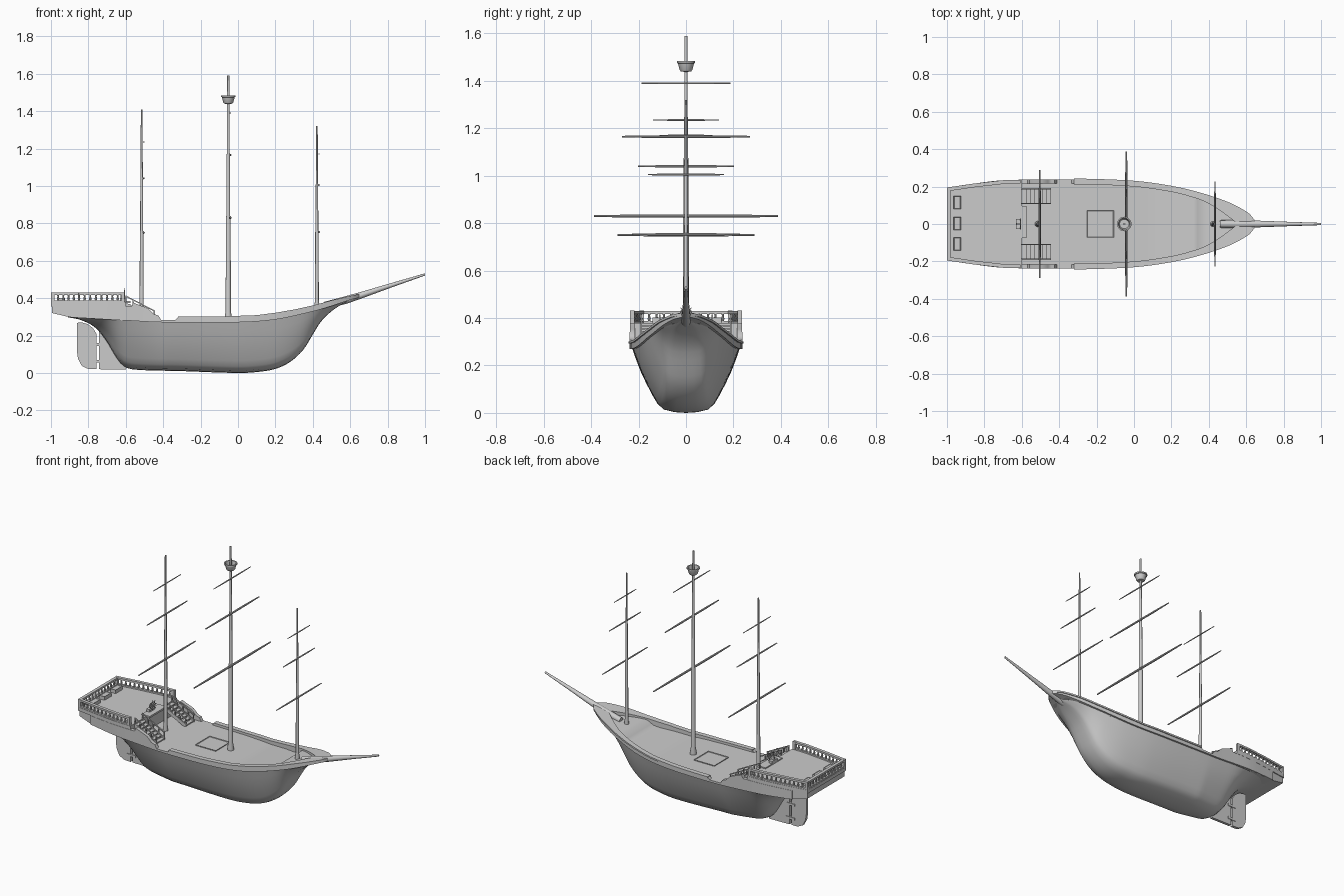
import bpy, bmesh, math
from mathutils import Vector, Matrix

if "Cube" in bpy.data.objects:
    bpy.data.objects.remove(bpy.data.objects["Cube"])


def lerp(tbl, x, smooth=True):
    """Value of a (x, value) table, optionally with smooth tangents."""
    if x <= tbl[0][0]: return tbl[0][1]
    if x >= tbl[-1][0]: return tbl[-1][1]
    i = next(j for j in range(len(tbl) - 1) if tbl[j + 1][0] >= x)
    (x0, y0), (x1, y1) = tbl[i], tbl[i + 1]
    h, d = x1 - x0, (y1 - y0) / (x1 - x0)
    u = (x - x0) / h
    if not smooth: return y0 + u * (y1 - y0)

    def slope(j):
        a, b = tbl[max(j - 1, 0)], tbl[min(j + 1, len(tbl) - 1)]
        return (b[1] - a[1]) / (b[0] - a[0])
    m0, m1 = slope(i) * h, slope(i + 1) * h
    return ((2*u**3 - 3*u*u + 1) * y0 + (u**3 - 2*u*u + u) * m0
            + (3*u*u - 2*u**3) * y1 + (u**3 - u*u) * m1)


def finish(name, bm, angle=35):
    bmesh.ops.remove_doubles(bm, verts=bm.verts, dist=1e-5)
    bmesh.ops.recalc_face_normals(bm, faces=bm.faces)
    me = bpy.data.meshes.new(name)
    bm.to_mesh(me)
    bm.free()
    me.shade_smooth()
    me.set_sharp_from_angle(angle=math.radians(angle))
    ob = bpy.data.objects.new(name, me)
    bpy.context.collection.objects.link(ob)
    return ob


def add_loft(bm, rings, closed=True, caps=True):
    vs = [[bm.verts.new(p) for p in r] for r in rings]
    n = len(rings[0])
    for a, b in zip(vs, vs[1:]):
        for i in range(n if closed else n - 1):
            j = (i + 1) % n
            bm.faces.new((a[i], a[j], b[j], b[i]))
    if caps:
        bm.faces.new(vs[0])
        bm.faces.new(vs[-1])


def loft(name, rings, closed=True, caps=True):
    bm = bmesh.new()
    add_loft(bm, rings, closed, caps)
    return finish(name, bm)


def add_lathe(bm, prof, c=(0, 0, 0), n=12):
    rings = [[(c[0] + r * math.cos(2*math.pi*k/n), c[1] + r * math.sin(2*math.pi*k/n), c[2] + z)
              for k in range(n)] for r, z in prof]
    add_loft(bm, rings)


def lathe(name, prof, c=(0, 0, 0), n=12):
    bm = bmesh.new()
    add_lathe(bm, prof, c, n)
    return finish(name, bm)


def add_box(bm, x0, x1, y0, y1, z0, z1):
    m = Matrix.Translation(((x0+x1)/2, (y0+y1)/2, (z0+z1)/2)) @ Matrix.Diagonal((x1-x0, y1-y0, z1-z0, 1))
    bmesh.ops.create_cube(bm, size=1, matrix=m)


def add_bar(bm, a, b, w, h):
    a, b = Vector(a), Vector(b)
    d = b - a
    side = Vector((-d.y, d.x, 0)).normalized() * w / 2
    up = Vector((0, 0, h / 2))
    add_loft(bm, [[p + side + up, p - side + up, p - side - up, p + side - up] for p in (a, b)])


def plate(name, pts, t):
    return loft(name, [[(x, y, z) for x, z in pts] for y in (-t, t)])


def span(a, b, step, extra=()):
    n = round((b - a) / step)
    return sorted({round(a + (b - a) * i / n, 4) for i in range(n + 1)} | {e for e in extra if a < e < b})


# Hull lines: half width, inner half width, keel, sheer, bulwark top, deck
W = [(-1, .195), (-.85, .217), (-.7, .234), (-.5, .237), (-.3, .237), (0, .225), (.2, .198), (.35, .163),
     (.5, .113), (.58, .073), (.63, .038), (.66, 0)]
IN = [(-.9, .19), (-.7, .21), (-.3, .215), (0, .203), (.2, .175), (.3, .15), (.38, .122), (.46, .075), (.56, 0)]
KEEL = [(-.91, .298), (-.84, .283), (-.76, .24), (-.7, .165), (-.65, .08), (-.61, .035), (-.55, .018), (-.3, .01),
        (0, 0), (.1, .005), (.2, .022), (.28, .06), (.35, .125), (.4, .205), (.44, .27), (.5, .33), (.56, .37),
        (.61, .394)]
SHEER = [(-.91, .303), (-.6, .285), (-.4, .275), (0, .275), (.2, .29), (.4, .333), (.5, .362), (.6, .395), (.66, .41)]
TOP = [(-.9, .355), (-.57, .355), (-.56, .377), (-.545, .37), (-.48, .345), (-.45, .315), (-.425, .307), (-.412, .284),
       (-.335, .284), (-.322, .298), (-.1, .298), (.1, .305), (.2, .318), (.3, .335), (.4, .357), (.5, .384), (.6, .408),
       (.66, .42)]
DECK = [(-.6, .285), (.1, .285), (.32, .305), (.37, .345), (.55, .375), (.6, .385)]
SECT = [(0, 0), (.22, .012), (.43, .05), (.54, .13), (.62, .24), (.73, .42), (.83, .6), (.92, .8), (1, 1)]

# Hull shell
rings = []
for x in span(-.91, .61, .02):
    k, t = lerp(KEEL, x), lerp(SHEER, x)
    w = max(lerp(W, x) - .01, .004)
    w *= 1 - max(0, (x - .5) / .11) ** 2 * .9
    v = 1 + .7 * min(1, max(0, (-.4 - x) / .3))
    half = [(w * fy ** v, k + (t - k) * fz) for fy, fz in SECT]
    rings.append([(x, -y, z) for y, z in half[:0:-1]] + [(x, y, z) for y, z in half])
loft("hull", rings, closed=False, caps=False)

# Bulwarks with cap rails, both sides
for s, side in ((1, "left"), (-1, "right")):
    wall, cap = [], []
    for x in span(-.9, .66, .02, [p[0] for p in TOP]):
        o, z0, z1 = lerp(W, x), lerp(SHEER, x), lerp(TOP, x, False)
        i = min(o, max(0, lerp(IN, x)))
        wall.append([(x, s*o, z0 - .004), (x, s*o, z1), (x, s*i, z1), (x, s*i, z0 - .004)])
        if x >= -.323:
            o2, i2 = o + (.006 if x < .64 else 0), max(0, i - .003)
            cap.append([(x, s*o2, z1 - .006), (x, s*o2, z1 + .004), (x, s*i2, z1 + .004), (x, s*i2, z1 - .006)])
    loft("bulwark_" + side, wall)
    loft("cap_rail_" + side, cap)

# Main deck rising to the foredeck
loft("main_deck", [[(x, s * max(.001, lerp(W, x) - .012), lerp(DECK, x, False)) for s in (-1, 1)]
                   for x in span(-.62, .58, .03, (.32, .37))], closed=False, caps=False)


# Raised stern deck with overhanging moulding
def block(name, xs, off, bottom, top):
    loft(name, [[(x, -lerp(W, x) - off, bottom(x)), (x, lerp(W, x) + off, bottom(x)),
                 (x, lerp(W, x) + off, top), (x, -lerp(W, x) - off, top)] for x in xs])


block("stern_deck", span(-.995, -.6, .04), -.006,
      lambda x: lerp([(-1, .322), (-.9, .298), (-.6, .28)], x, False), .374)
block("stern_moulding", span(-1, -.6, .04), 0, lambda x: .356, .379)

# Stern balustrade
bm = bmesh.new()
path = [(x, lerp(W, x) - .01) for x in (-.615, -.7, -.85, -.99)]
path = path + [(x, -y) for x, y in path[::-1]]
for (ax, ay), (bx, by) in zip(path, path[1:]):
    add_bar(bm, (ax, ay, .383), (bx, by, .383), .016, .01)
    add_bar(bm, (ax, ay, .424), (bx, by, .424), .02, .012)
    n = max(2, round(math.hypot(bx - ax, by - ay) / .03))
    for i in range(n):
        u = i / n
        add_lathe(bm, [(.004, .386), (.007, .397), (.004, .408), (.006, .42)],
                  (ax + (bx-ax)*u, ay + (by-ay)*u, 0), 8)
for x, y in (path[0], path[3], path[4], path[-1]):
    add_box(bm, x - .009, x + .009, y - .009, y + .009, .379, .431)
finish("stern_balustrade", bm)

# Twin stairs with stringers and handrails
for s, side in ((1, "left"), (-1, "right")):
    bm = bmesh.new()
    for i in range(7):
        x, z = -.6 + i * .022, .37 - i * .0125
        y0, y1 = sorted((s * .112, s * .186))
        add_box(bm, x, x + .024, y0, y1, z - .007, z)
    for y in (.11, .188):
        add_bar(bm, (-.602, s*y, .365), (-.444, s*y, .287), .007, .025)
        add_bar(bm, (-.602, s*y, .412), (-.444, s*y, .33), .007, .007)
        for i in range(5):
            x, z = -.6 + i * .038, .365 - i * .0188
            add_box(bm, x - .003, x + .003, s*y - .003, s*y + .003, z, z + .045)
    finish("stairs_" + side, bm)

# Helm: platform, pedestal and wheel
bm = bmesh.new()
add_box(bm, -.632, -.575, -.075, .095, .374, .386)
add_box(bm, -.632, -.608, -.028, .028, .386, .402)
add_box(bm, -.628, -.612, -.006, .006, .40, .42)
finish("helm_stand", bm)
bm = bmesh.new()
c, N, M = Vector((-.606, 0, .42)), 20, 6
ring = []
for k in range(N + 1):
    d = Vector((0, math.cos(2*math.pi*k/N), math.sin(2*math.pi*k/N)))
    ring.append([c + d * (.022 + .003 * math.cos(2*math.pi*j/M)) + Vector((.003 * math.sin(2*math.pi*j/M), 0, 0))
                 for j in range(M)])
add_loft(bm, ring, caps=False)
for k in range(4):
    m = Matrix.Translation(c) @ Matrix.Rotation(k * math.pi / 4, 4, 'X') @ Matrix.Diagonal((.004, .066, .004, 1))
    bmesh.ops.create_cube(bm, size=1, matrix=m)
finish("ship_wheel", bm)

# Stern lockers and deck hatch with sunken tops
for i, (x, y, hx, hy, z0, z1) in enumerate([(-.945, .115, .019, .035, .376, .402), (-.945, .003, .019, .035, .376, .402),
                                            (-.945, -.107, .019, .035, .376, .402), (-.18, 0, .072, .072, .28, .29)]):
    bm = bmesh.new()
    add_box(bm, x - hx, x + hx, y - hy, y + hy, z0, z1)
    bm.normal_update()
    top = max(bm.faces, key=lambda f: f.calc_center_median().z)
    bmesh.ops.inset_region(bm, faces=[top], thickness=.005, depth=-.003)
    finish("deck_hatch" if i == 3 else f"stern_locker_{i + 1}", bm)

# Skeg, rudder and hinges
plate("skeg", [(-.742, .02), (-.6, .018), (-.56, .1), (-.68, .22), (-.742, .24)], .009)
plate("rudder", [(-.757, .02), (-.8, .021), (-.835, .038), (-.855, .075), (-.862, .12), (-.862, .268), (-.835, .27),
                 (-.805, .262), (-.775, .24), (-.757, .21)], .009)
bm = bmesh.new()
for z in (.063, .152):
    add_box(bm, -.78, -.72, -.013, .013, z - .007, z + .007)
finish("rudder_hinges", bm)

# Bowsprit
loft("bowsprit", [[(x, r * ry * math.cos(a), z + r * math.sin(a)) for a in [2*math.pi*k/12 for k in range(12)]]
                  for x, z, r, ry in ((.46, .36, .02, 1), (.58, .391, .021, 1), (.66, .416, .018, 1),
                                      (.82, .469, .012, 1), (1, .527, .006, 1))])

# Masts and yards: x, base, top, base radius, yards (z, half length, radius)
MASTS = {"mizzen": (-.515, .28, 1.41, .011, [(.75, .288, .006), (1.04, .203, .005), (1.235, .14, .0035)]),
         "main": (-.052, .28, 1.59, .014, [(.83, .388, .007), (1.165, .27, .006), (1.39, .187, .004)]),
         "fore": (.422, .34, 1.32, .010, [(.753, .228, .005), (1.005, .16, .0045), (1.17, .112, .0035)])}
for name, (x, z0, z1, r, yards) in MASTS.items():
    y1, y2 = yards[0][0], yards[1][0]
    lathe(name + "_mast", [(r*1.4, z0), (r*1.4, z0 + .018), (r, z0 + .05), (r*.9, y1), (r*.75, y1 + .01),
                           (r*.65, y2), (r*.55, y2 + .01), (r*.42, z1)], (x, 0, 0))
    for i, (z, h, yr) in enumerate(yards):
        ob = lathe(f"{name}_yard_{i + 1}", [(yr*.6, -h), (yr, -h*.5), (yr, h*.5), (yr*.6, h)], n=10)
        ob.rotation_euler.x = math.pi / 2
        ob.location = (x + .011, 0, z)

# Crow's nest
lathe("lookout_nest", [(.008, 1.438), (.022, 1.44), (.027, 1.447), (.034, 1.474), (.039, 1.476), (.039, 1.484),
                       (.032, 1.484), (.025, 1.45), (.006, 1.45)], (-.052, 0, 0), 20)
